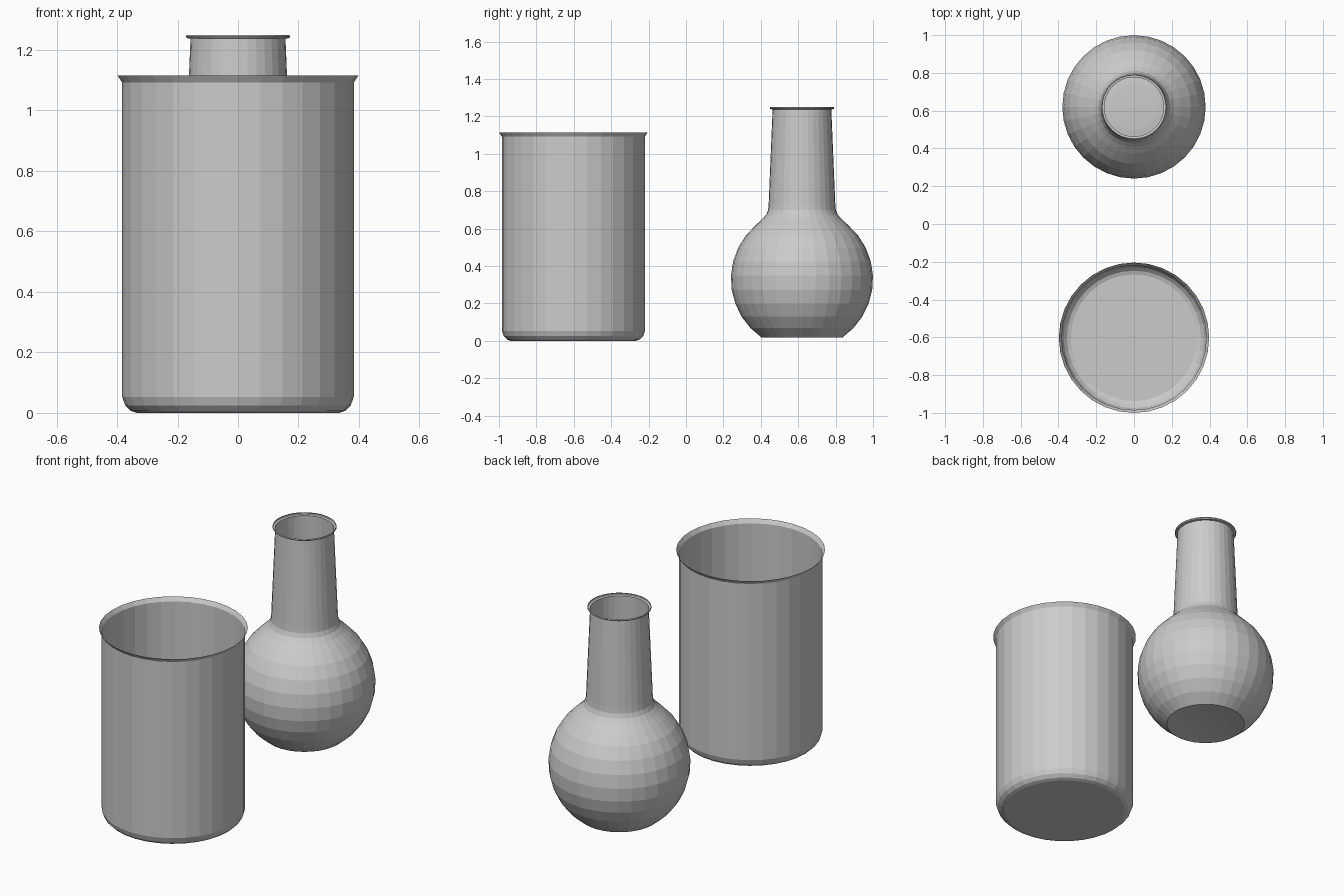
import bpy, bmesh
from math import sin, cos, pi, radians

if "Cube" in bpy.data.objects:
    bpy.data.objects.remove(bpy.data.objects["Cube"])

SIDES = 32


def lathe(name, y, profile):
    """Revolve an (r, z) profile about a vertical axis at (0, y); r = 0 makes a pole."""
    bm = bmesh.new()
    rings = []
    for r, z in profile:
        n = 1 if r == 0 else SIDES
        rings.append([bm.verts.new((r * cos(2 * pi * i / SIDES),
                                    y + r * sin(2 * pi * i / SIDES), z)) for i in range(n)])
    for a, b in zip(rings, rings[1:]):
        for i in range(SIDES):
            j = (i + 1) % SIDES
            if len(a) == 1:
                bm.faces.new((a[0], b[j], b[i]))
            else:
                bm.faces.new((a[i], a[j], b[j], b[i]))
    bm.normal_update()
    mesh = bpy.data.meshes.new(name)
    bm.to_mesh(mesh)
    bm.free()
    obj = bpy.data.objects.new(name, mesh)
    bpy.context.collection.objects.link(obj)
    return obj


# Beaker: thin open wall, rounded bottom edge, flared lip
lathe("beaker", -0.602, [
    (0, 0), (0.335, 0), (0.355, 0.007), (0.373, 0.025), (0.383, 0.053),
    (0.383, 1.092), (0.398, 1.115)])

# Flask: slightly raised base, round belly, tapering neck, small lip
belly = [(0.38 * cos(radians(a)), 0.33 + 0.38 * sin(radians(a)))
         for a in [-55.2 + 11.6 * k for k in range(10)]]
lathe("flask", 0.62,
      [(0, 0.034), (0.125, 0.029)] + belly +
      [(0.213, 0.65), (0.191, 0.675), (0.181, 0.70), (0.178, 0.735),
       (0.157, 1.237), (0.169, 1.239), (0.172, 1.244), (0.170, 1.25)])
